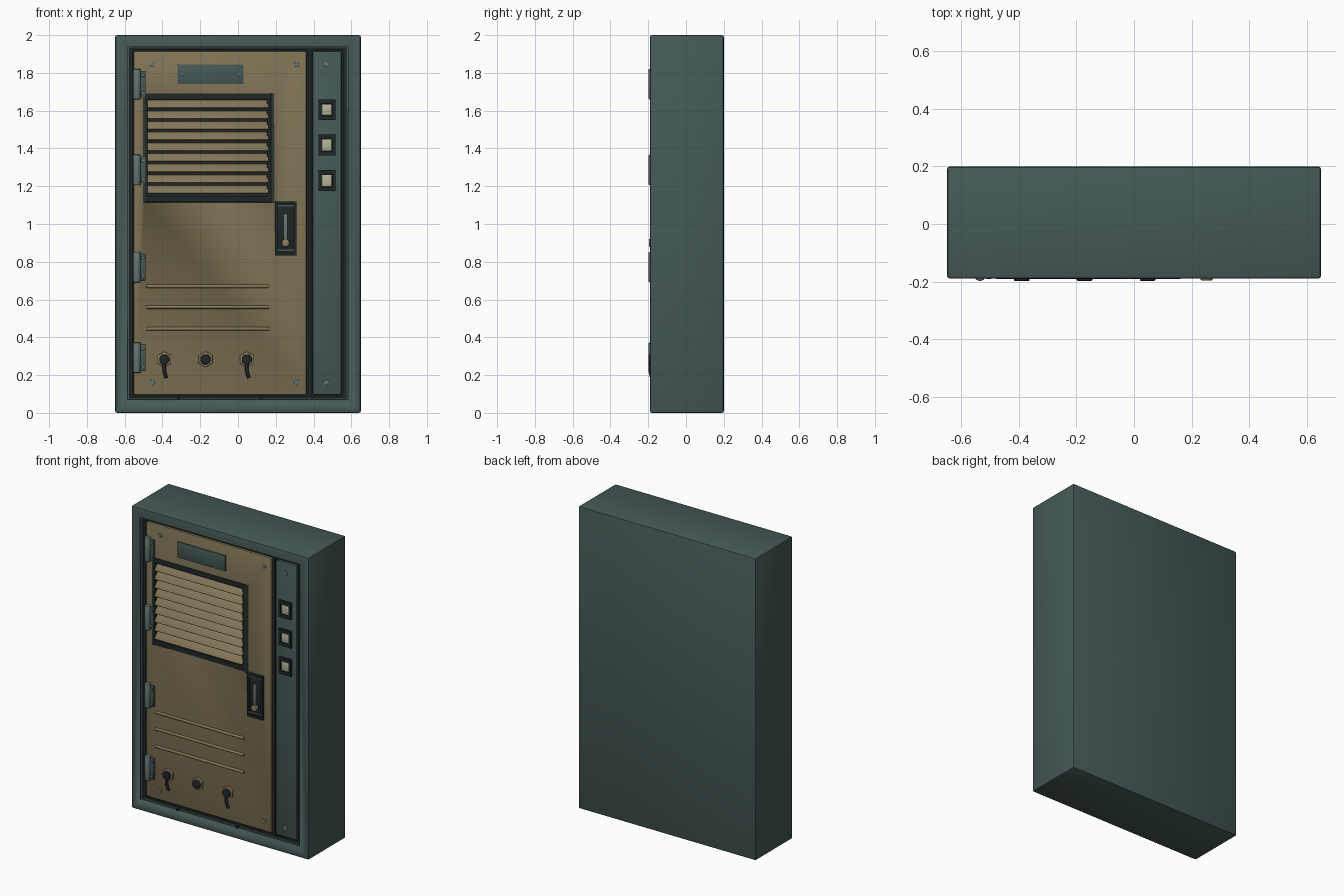
import bpy, math

if "Cube" in bpy.data.objects:
    bpy.data.objects.remove(bpy.data.objects["Cube"])

def mat(name, rgb):
    m = bpy.data.materials.new(name)
    m.diffuse_color = (*rgb, 1)
    m.use_nodes = True
    m.node_tree.nodes["Principled BSDF"].inputs["Base Color"].default_value = m.diffuse_color
    return m

TEAL = mat("teal paint", (0.06, 0.10, 0.095))
TAN = mat("tan paint", (0.225, 0.18, 0.095))
DARK = mat("dark rubber", (0.014, 0.02, 0.02))
STEEL = mat("steel", (0.13, 0.18, 0.175))
BRASS = mat("brass", (0.28, 0.21, 0.11))
LAMP = mat("lamp", (0.45, 0.45, 0.32))

def finish(ob, name, m, bevel=0, seg=2):
    ob.name = name
    ob.data.materials.append(m)
    bpy.ops.object.transform_apply(location=False, rotation=True, scale=True)
    if bevel:
        b = ob.modifiers.new("bevel", 'BEVEL')
        b.width, b.segments = bevel, seg
        bpy.ops.object.modifier_apply(modifier="bevel")
    bpy.ops.object.shade_smooth_by_angle(angle=math.radians(35))
    return ob

def box(name, x, y, z, m, bevel=0, tilt=0):
    """Box from (min, max) ranges, tilted about x."""
    bpy.ops.mesh.primitive_cube_add(size=1, location=[(a + b) / 2 for a, b in (x, y, z)],
                                    rotation=(tilt, 0, 0))
    ob = bpy.context.object
    ob.scale = [b - a for a, b in (x, y, z)]
    return finish(ob, name, m, bevel)

def disc(name, x, z, r, y0, y1, m, sides=20, bevel=0):
    """Cylinder pointing out of the front."""
    bpy.ops.mesh.primitive_cylinder_add(vertices=sides, radius=r, depth=y1 - y0,
                                        location=(x, (y0 + y1) / 2, z), rotation=(math.pi / 2, 0, 0))
    return finish(bpy.context.object, name, m, bevel)

def rod(name, x, y, z, r, length, m, axis='Z'):
    rot = (0, math.pi / 2, 0) if axis == 'X' else (0, 0, 0)
    bpy.ops.mesh.primitive_cylinder_add(vertices=16, radius=r, depth=length, location=(x, y, z), rotation=rot)
    return finish(bpy.context.object, name, m, r * 0.3)

def cut(ob, x, y, z):
    c = box("cutter", x, y, z, DARK)
    b = ob.modifiers.new("cut", 'BOOLEAN')
    b.operation, b.object, b.solver = 'DIFFERENCE', c, 'EXACT'
    bpy.context.view_layer.objects.active = ob
    bpy.ops.object.modifier_apply(modifier="cut")
    bpy.data.objects.remove(c, do_unlink=True)

def ring(name, x, y, z, wx, wz, m):
    """Rectangular frame of four strips."""
    for i, e in enumerate((x[0], x[1] - wx)):
        box(f"{name}_side_{i}", (e, e + wx), y, z, m)
    for i, e in enumerate((z[0], z[1] - wz)):
        box(f"{name}_rail_{i}", (x[0] + wx, x[1] - wx), y, (e, e + wz), m)

def screw(name, x, z, y, r=0.014, m=STEEL):
    disc(name, x, z, r, y - 0.005, y + 0.005, m, 14, 0.002)

# Cabinet shell with a shallow front recess
shell = box("cabinet_shell", (-0.65, 0.65), (-0.19, 0.2), (0, 2), TEAL, 0.01)
cut(shell, (-0.585, 0.582), (-0.3, -0.13), (0.07, 1.94))
box("recess_liner", (-0.585, 0.582), (-0.14, -0.128), (0.07, 1.94), DARK)
ring("recess_lip", (-0.585, 0.582), (-0.178, -0.138), (0.07, 1.94), 0.01, 0.008, TEAL)
ring("recess_gasket", (-0.575, 0.572), (-0.165, -0.138), (0.078, 1.932), 0.016, 0.012, DARK)
box("centre_gasket", (0.37, 0.388), (-0.165, -0.138), (0.09, 1.92), DARK)

# Door and control panel
F = -0.17
door = box("door", (-0.553, 0.363), (F, -0.136), (0.095, 1.915), TAN, 0.007)
cut(door, (-0.495, 0.19), (-0.3, -0.145), (1.115, 1.69))
box("control_panel", (0.395, 0.548), (F, -0.136), (0.095, 1.915), TEAL, 0.006)
for x in (-0.453, 0.31, 0.468):
    for z in (0.16, 1.845):
        screw("corner_screw", x, z, F)

# Louvred vent
box("vent_backing", (-0.495, 0.19), (-0.15, -0.144), (1.115, 1.69), DARK)
ring("vent_frame", (-0.497, 0.172), (-0.174, -0.145), (1.117, 1.69), 0.018, 0.032, DARK)
for x in (-0.503, 0.18):
    box("vent_edge", (x, x + 0.011), (-0.183, -0.145), (1.115, 1.69), TEAL)
for i in range(9):
    z = 1.634 - i * 0.0565
    box(f"louvre_{i}", (-0.48, 0.162), (-0.175, -0.169), (z - 0.026, z + 0.026), TAN, 0.001, math.radians(-40))

# Blank name plate
box("plate", (-0.32, 0.03), (F - 0.008, F + 0.002), (1.74, 1.845), TEAL, 0.003)
for x in (-0.295, 0.004):
    screw("plate_screw", x, 1.792, F - 0.008, 0.008)

# Hinges
for zc in (1.74, 1.287, 0.772, 0.292):
    rod("hinge_barrel", -0.535, -0.178, zc, 0.02, 0.162, STEEL)
    box("hinge_leaf", (-0.525, -0.49), (F - 0.012, F + 0.002), (zc - 0.07, zc + 0.07), TEAL, 0.003)
    for dz in (-0.048, 0.048):
        screw("hinge_screw", -0.504, zc + dz, F - 0.016, 0.009)

# Push buttons
for z in (1.605, 1.418, 1.23):
    ring("button_bezel", (0.425, 0.515), (F - 0.014, F + 0.002), (z - 0.055, z + 0.055), 0.016, 0.022, DARK)
    box("button_base", (0.435, 0.505), (F - 0.006, F + 0.001), (z - 0.045, z + 0.045), DARK)
    box("button_lamp", (0.443, 0.497), (F - 0.012, F), (z - 0.03, z + 0.03), LAMP, 0.004)

# Latch handle
box("latch_base", (0.195, 0.31), (F - 0.006, F + 0.002), (0.832, 1.12), DARK, 0.003)
ring("latch_rim", (0.195, 0.31), (F - 0.016, F), (0.832, 1.12), 0.016, 0.014, DARK)
for z in (0.855, 1.09):
    box("latch_bar", (0.207, 0.298), (F - 0.014, F), (z, z + 0.012), TEAL)
box("latch_lever", (0.241, 0.263), (F - 0.018, F), (0.9, 1.055), STEEL, 0.004)
disc("latch_knob", 0.252, 0.9, 0.021, F - 0.026, F, BRASS, 20, 0.004)

# Pressed ribs
for z in (0.67, 0.56, 0.445):
    rod("door_rib", -0.16, F, z, 0.009, 0.65, TAN, 'X')

# Cable glands, two with hanging leads
for i, x in enumerate((-0.39, -0.172, 0.047)):
    disc("gland_nut", x, 0.283, 0.042, F - 0.012, F + 0.002, BRASS, 6, 0.003)
    disc("gland_cap", x, 0.283, 0.027, -0.198, F, DARK, 20, 0.004)
    if i != 1:
        cu = bpy.data.curves.new("lead", 'CURVE')
        cu.dimensions, cu.bevel_depth, cu.bevel_resolution, cu.use_fill_caps = '3D', 0.009, 3, True
        sp = cu.splines.new('BEZIER')
        pts = [(x, -0.19, 0.275), (x, -0.189, 0.225), (x + 0.01, -0.182, 0.185)]
        sp.bezier_points.add(len(pts) - 1)
        for p, co in zip(sp.bezier_points, pts):
            p.co = co
            p.handle_left_type = p.handle_right_type = 'AUTO'
        lead = bpy.data.objects.new("hanging_lead", cu)
        bpy.context.collection.objects.link(lead)
        cu.materials.append(DARK)

# Drain stubs at the bottom lip
for x in (-0.315, 0.122):
    box("drain_stub", (x - 0.009, x + 0.009), (-0.188, -0.14), (0.068, 0.082), DARK)
